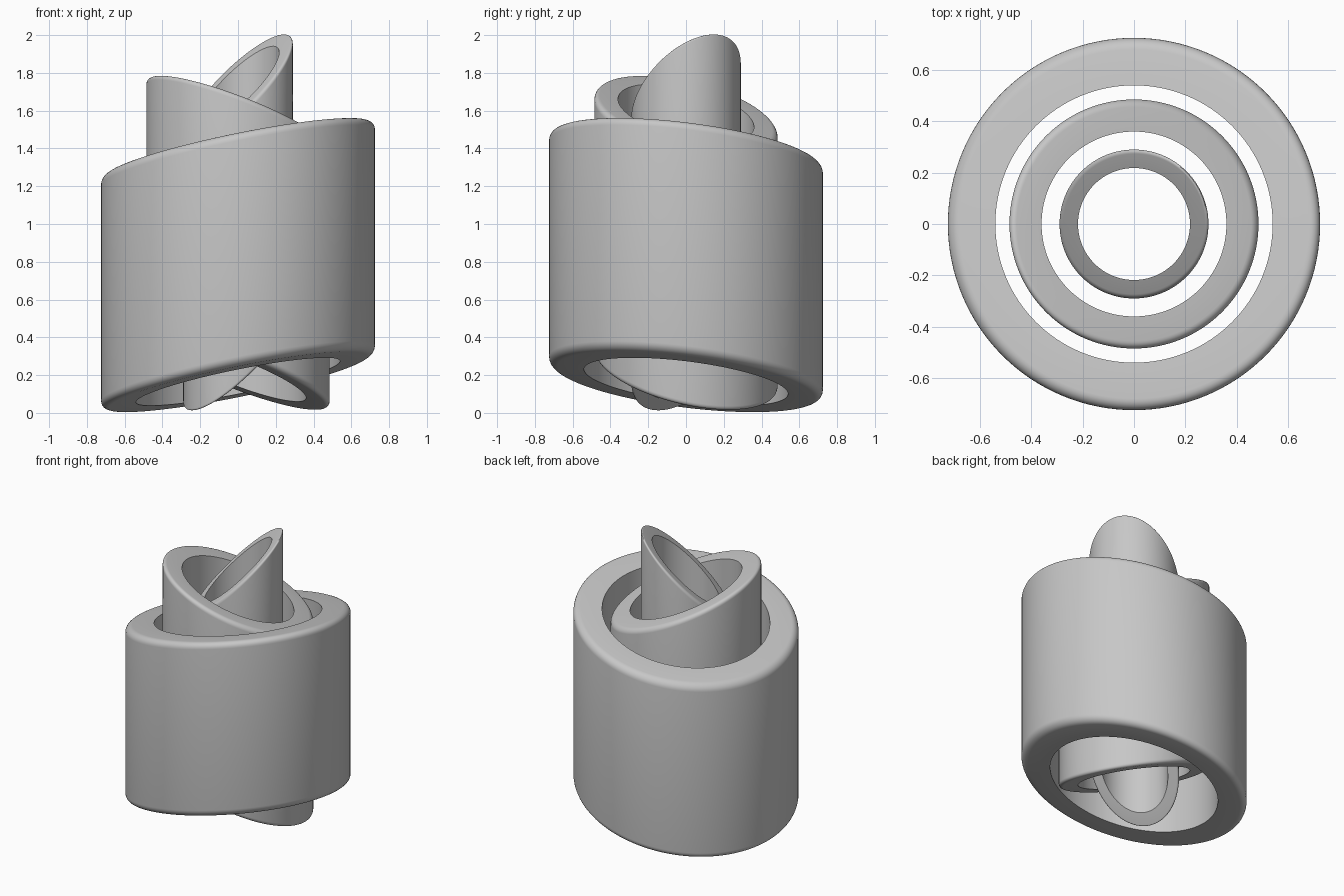
import bpy
import bmesh
from math import cos, sin, tan, radians, tau

cube = bpy.data.objects.get("Cube")
if cube:
    bpy.data.objects.remove(cube, do_unlink=True)

SIDES = 128

grey = bpy.data.materials.new("plain grey")
grey.use_nodes = True
colour = (0.57, 0.57, 0.57, 1)
grey.diffuse_color = colour
grey.node_tree.nodes["Principled BSDF"].inputs["Base Color"].default_value = colour


def slanted_tube(name, outer, inner, bottom, top, tilt, heading, rounding):
    """Upright tube whose two parallel rims slant upward toward the heading."""
    slope = tan(radians(tilt))
    gx, gy = slope * cos(radians(heading)), slope * sin(radians(heading))
    bm = bmesh.new()

    # Four rims: outer bottom, outer top, inner top, inner bottom
    rims = []
    for r, base in ((outer, bottom), (outer, top), (inner, top), (inner, bottom)):
        ring = []
        for i in range(SIDES):
            x, y = r * cos(tau * i / SIDES), r * sin(tau * i / SIDES)
            ring.append(bm.verts.new((x, y, base + gx * x + gy * y)))
        rims.append(ring)

    # Outer wall, top rim, inner wall and bottom rim
    for k in range(4):
        a, b = rims[k], rims[(k + 1) % 4]
        for i in range(SIDES):
            j = (i + 1) % SIDES
            bm.faces.new((a[i], a[j], b[j], b[i]))

    # Round the outer edges only
    edges = [bm.edges.get((ring[i - 1], ring[i]))
             for ring in rims[:2] for i in range(SIDES)]
    bmesh.ops.bevel(bm, geom=edges, offset=rounding, segments=6,
                    profile=0.5, affect='EDGES')
    bmesh.ops.recalc_face_normals(bm, faces=bm.faces)

    mesh = bpy.data.meshes.new(name)
    bm.to_mesh(mesh)
    bm.free()
    mesh.materials.append(grey)
    obj = bpy.data.objects.new(name, mesh)
    bpy.context.collection.objects.link(obj)
    bpy.ops.object.select_all(action='DESELECT')
    obj.select_set(True)
    bpy.context.view_layer.objects.active = obj
    bpy.ops.object.shade_smooth_by_angle(angle=radians(32))
    return obj


slanted_tube("outer_tube", 0.725, 0.54, 0.165, 1.40, 13.2, -31, 0.045)
slanted_tube("middle_tube", 0.485, 0.36, 0.213, 1.588, 23, 209, 0.03)
slanted_tube("inner_tube", 0.29, 0.218, 0.29, 1.727, 44.5, 31, 0.018)
